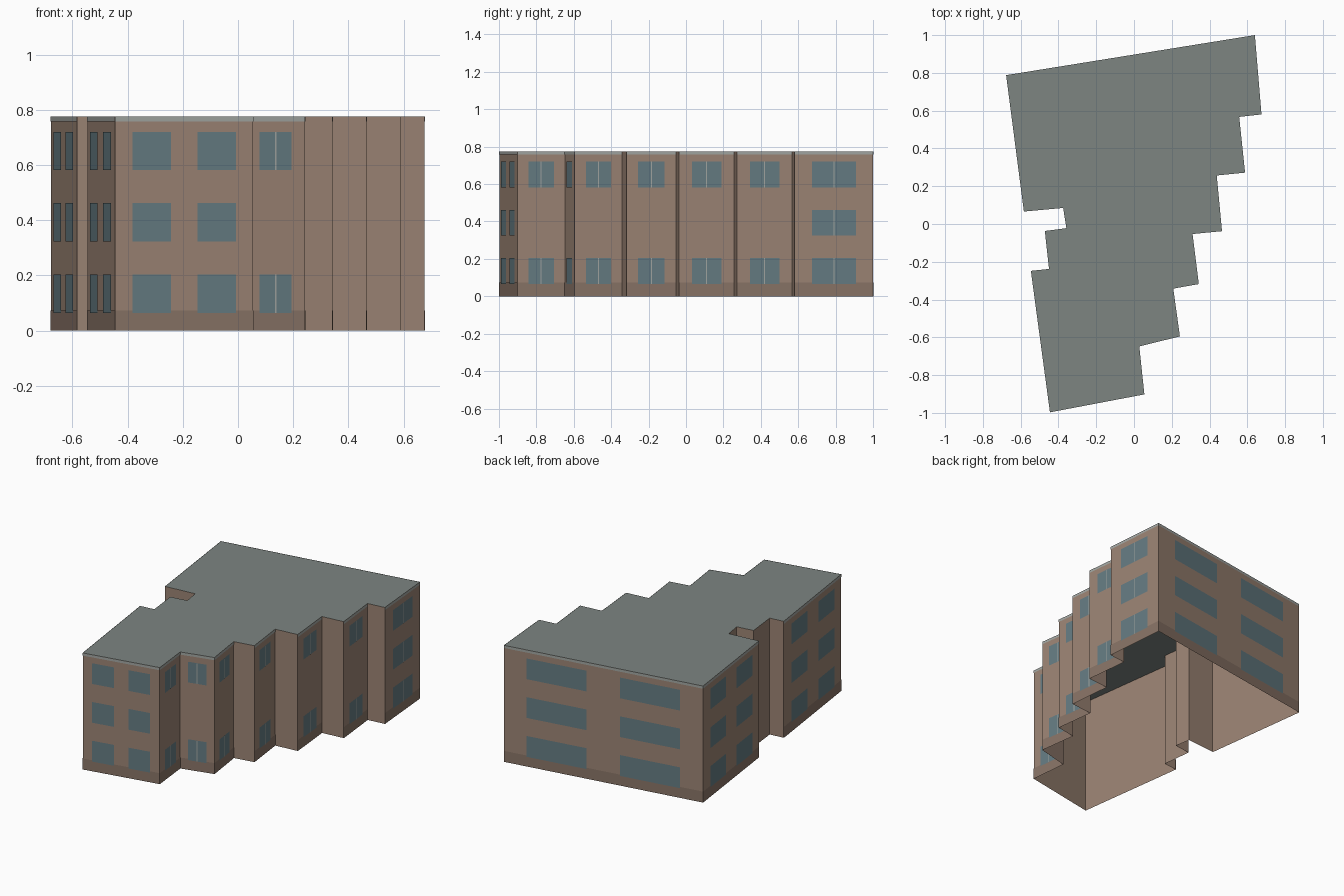
import bpy, bmesh
from mathutils import Vector

if "Cube" in bpy.data.objects:
    bpy.data.objects.remove(bpy.data.objects["Cube"])

HEIGHT = 0.775
FLOORS = [(0.065, 0.204), (0.324, 0.462), (0.582, 0.72)]


def material(name, rgb):
    m = bpy.data.materials.new(name)
    m.diffuse_color = (*rgb, 1)
    m.use_nodes = True
    m.node_tree.nodes["Principled BSDF"].inputs["Base Color"].default_value = m.diffuse_color
    return m


BRICK = material("brick", (0.33, 0.23, 0.175))
BASE = material("base_brick", (0.25, 0.175, 0.135))
GLASS = material("glass", (0.13, 0.2, 0.225))
ROOF = material("roof_grey", (0.205, 0.235, 0.222))
TRIM = material("trim", (0.36, 0.38, 0.36))

# Footprint corners, clockwise from the back left
PLAN = [Vector(p) for p in [
    (-0.677, 0.788), (0.64, 1.0), (0.675, 0.58), (0.557, 0.567),
    (0.588, 0.272), (0.438, 0.257), (0.466, -0.038), (0.31, -0.053),
    (0.343, -0.318), (0.208, -0.342), (0.243, -0.595), (0.028, -0.648),
    (0.055, -0.902), (-0.445, -0.997), (-0.546, -0.248), (-0.45, -0.238),
    (-0.472, -0.037), (-0.358, -0.022), (-0.375, 0.085), (-0.583, 0.066)]]

# Windows: wall index -> (window centres along wall, width fraction, floors, mullion)
PAIR, ALL, ENDS = (0.265, 0.735), (0, 1, 2), (0, 2)
WINDOWS = {0: (PAIR, 0.30, ALL, False), 1: ((0.5,), 0.56, ALL, True),
           12: (PAIR, 0.28, ALL, False), 13: (PAIR, 0.28, ALL, False),
           19: (PAIR, 0.28, ALL, False)}
for i in (3, 5, 7, 9, 10, 11):
    WINDOWS[i] = ((0.5,), 0.535, ENDS, True)


def finish(name, bm, mat):
    mesh = bpy.data.meshes.new(name)
    bm.to_mesh(mesh)
    bm.free()
    mesh.materials.append(mat)
    bpy.context.collection.objects.link(bpy.data.objects.new(name, mesh))


def panel(bm, wall, t0, t1, z0, z1, out=0.0):
    """Upright quad on a wall, between fractions t0 and t1 of its length."""
    a, b = PLAN[wall], PLAN[(wall + 1) % len(PLAN)]
    d = b - a
    n = Vector((-d.y, d.x)).normalized() * out
    p, q = a + d * t0 + n, a + d * t1 + n
    bm.faces.new([bm.verts.new((*v, z)) for v, z in
                  ((p, z0), (p, z1), (q, z1), (q, z0))])


# Outer walls, open underneath
bm = bmesh.new()
for i in range(len(PLAN)):
    panel(bm, i, 0, 1, 0, HEIGHT)
bmesh.ops.remove_doubles(bm, verts=bm.verts, dist=1e-5)
finish("walls", bm, BRICK)

# Flat roof
bm = bmesh.new()
bm.faces.new([bm.verts.new((*p, HEIGHT)) for p in reversed(PLAN)])
finish("roof", bm, ROOF)

# Plinth and roof edge bands on the main walls
for name, z0, z1, mat in (("plinth", 0, 0.073, BASE),
                          ("roof_edge", 0.758, HEIGHT, TRIM)):
    bm = bmesh.new()
    for i in WINDOWS:
        panel(bm, i, 0, 1, z0, z1, 0.0015)
    finish(name, bm, mat)

# Window panes and their centre mullions
panes, bars = bmesh.new(), bmesh.new()
for i, (centres, w, floors, split) in WINDOWS.items():
    length = (PLAN[(i + 1) % len(PLAN)] - PLAN[i]).length
    for c in centres:
        for f in floors:
            panel(panes, i, c - w / 2, c + w / 2, *FLOORS[f], 0.003)
            if split:
                h = 0.003 / length
                panel(bars, i, c - h, c + h, *FLOORS[f], 0.0045)
finish("window_panes", panes, GLASS)
finish("window_mullions", bars, TRIM)
